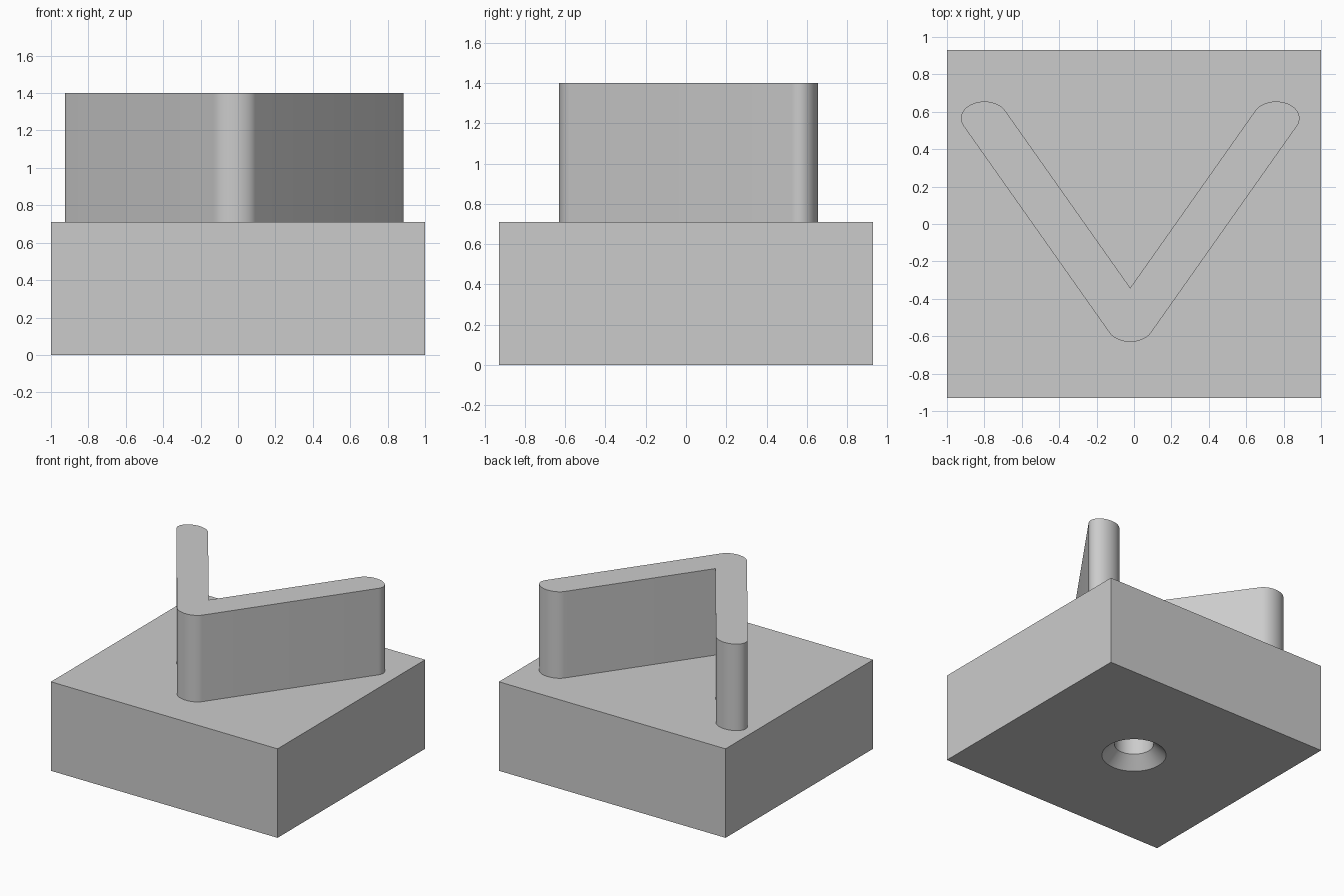
import bpy, bmesh
from math import sin, cos, pi, hypot, atan2, radians

if "Cube" in bpy.data.objects:
    bpy.data.objects.remove(bpy.data.objects["Cube"], do_unlink=True)

GREY = (0.6, 0.6, 0.6, 1.0)
grey = bpy.data.materials.new("plain grey")
grey.use_nodes = True
grey.diffuse_color = GREY
grey.node_tree.nodes["Principled BSDF"].inputs["Base Color"].default_value = GREY


def make_object(name, bm):
    bmesh.ops.recalc_face_normals(bm, faces=bm.faces[:])
    mesh = bpy.data.meshes.new(name)
    bm.to_mesh(mesh)
    bm.free()
    mesh.materials.append(grey)
    obj = bpy.data.objects.new(name, mesh)
    bpy.context.collection.objects.link(obj)
    return obj


def activate(obj):
    bpy.ops.object.select_all(action="DESELECT")
    obj.select_set(True)
    bpy.context.view_layer.objects.active = obj


def smooth(obj):
    activate(obj)
    bpy.ops.object.shade_smooth_by_angle(angle=radians(30))


def loft(rings):
    """Closed solid through a stack of equal rings of points."""
    bm = bmesh.new()
    loops = [[bm.verts.new(p) for p in ring] for ring in rings]
    for low, high in zip(loops, loops[1:]):
        for i in range(len(low)):
            bm.faces.new((low[i - 1], low[i], high[i], high[i - 1]))
    bm.faces.new(loops[0][::-1])
    bm.faces.new(loops[-1])
    return bm


# Base block
WIDTH, DEPTH, BASE_TOP, TOP = 2.0, 1.86, 0.71, 1.4
corners = [(sx * WIDTH / 2, sy * DEPTH / 2)
           for sx, sy in ((-1, -1), (1, -1), (1, 1), (-1, 1))]
base = make_object("base_block", loft(
    [[(x, y, z) for x, y in corners] for z in (0, BASE_TOP)]))

# Blind countersunk hole in the underside
hole_profile = [(0.244, -0.01), (0.143, 0.091), (0.143, 0.45)]
SIDES = 64
cutter = make_object("hole_cutter", loft(
    [[(r * cos(2 * pi * i / SIDES), r * sin(2 * pi * i / SIDES), z)
      for i in range(SIDES)] for r, z in hole_profile]))
cutter.hide_render = True
cut = base.modifiers.new("countersunk_hole", "BOOLEAN")
cut.operation = "DIFFERENCE"
cut.solver = "EXACT"
cut.object = cutter
activate(base)
bpy.ops.object.modifier_apply(modifier=cut.name)
bpy.data.objects.remove(cutter, do_unlink=True)
smooth(base)

# V-shaped wall: an elliptical pen swept along two mirrored strokes
MID_X, ARM_X, ARM_Y, TIP_Y = -0.02, 0.78, 0.565, -0.54
RX, RY = 0.125, 0.09
run, rise = ARM_X, ARM_Y - TIP_Y
# Ellipse parameter where the stroke edges touch the pen
touch = atan2(RY * run, RX * rise)


def arc(cx, cy, start, end, steps=24):
    return [(cx + RX * cos(start + (end - start) * i / steps),
             cy + RY * sin(start + (end - start) * i / steps))
            for i in range(steps + 1)]


reach = hypot(RX * rise, RY * run)
notch = (MID_X, TIP_Y + reach / run)
outline = (arc(MID_X, TIP_Y, pi + touch, 2 * pi - touch)
           + arc(MID_X + ARM_X, ARM_Y, -touch, pi - touch)
           + [notch]
           + arc(MID_X - ARM_X, ARM_Y, touch, pi + touch))
wall = make_object("v_shaped_wall", loft(
    [[(x, y, z) for x, y in outline] for z in (BASE_TOP - 0.01, TOP)]))
smooth(wall)
